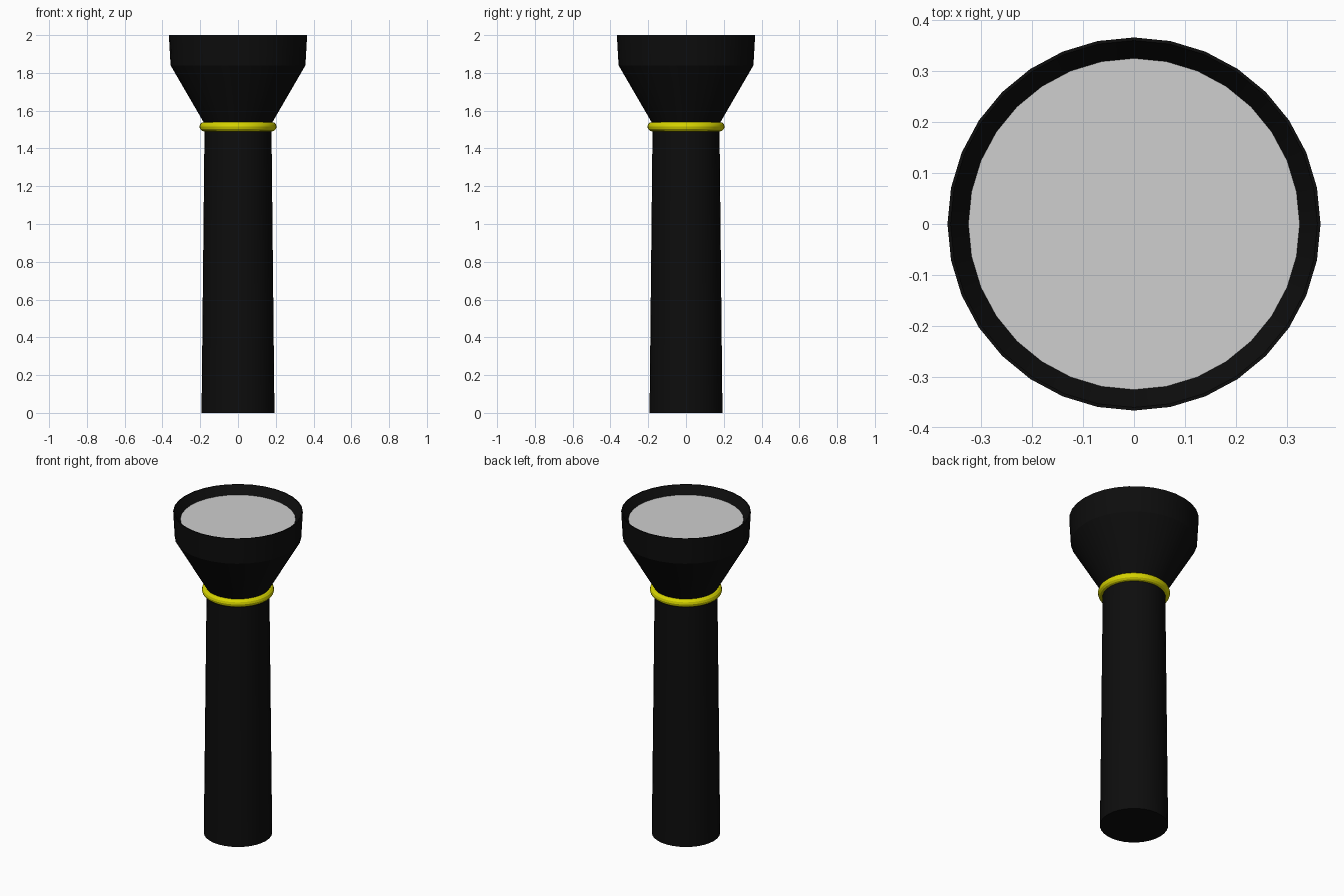
import bpy, bmesh, math

if "Cube" in bpy.data.objects:
    bpy.data.objects.remove(bpy.data.objects["Cube"])

SIDES = 32


def material(name, rgb):
    m = bpy.data.materials.new(name)
    m.diffuse_color = (*rgb, 1.0)
    m.use_nodes = True
    m.node_tree.nodes["Principled BSDF"].inputs["Base Color"].default_value = m.diffuse_color
    return m


black = material("matte black", (0.004, 0.004, 0.004))
yellow = material("yellow", (0.68, 0.66, 0.0))
grey = material("lens grey", (0.62, 0.62, 0.62))


def finish(obj, name, mat):
    obj.name = name
    obj.data.materials.append(mat)
    bpy.ops.object.select_all(action='DESELECT')
    obj.select_set(True)
    bpy.context.view_layer.objects.active = obj
    bpy.ops.object.shade_smooth_by_angle(angle=math.radians(25))


def lathe(name, profile, mat, cap_start=False):
    """Revolve (radius, height) points, listed from bottom outside upward."""
    bm = bmesh.new()
    rings = [[bm.verts.new((r * math.cos(2 * math.pi * i / SIDES),
                            r * math.sin(2 * math.pi * i / SIDES), z))
              for i in range(SIDES)] for r, z in profile]
    for a, b in zip(rings, rings[1:]):
        for i in range(SIDES):
            j = (i + 1) % SIDES
            bm.faces.new((a[i], a[j], b[j], b[i]))
    if cap_start:
        bm.faces.new(rings[0][::-1])
    mesh = bpy.data.meshes.new(name)
    bm.to_mesh(mesh)
    bm.free()
    obj = bpy.data.objects.new(name, mesh)
    bpy.context.collection.objects.link(obj)
    finish(obj, name, mat)


# Tapered handle with closed base
lathe("handle", [(0.193, 0.0), (0.177, 1.53)], black, cap_start=True)

# Flared head, bezel and inner wall down to the lens
lathe("head", [(0.177, 1.53), (0.357, 1.84), (0.366, 2.0),
               (0.36, 2.0), (0.325, 1.952)], black)

# Lens disc
bpy.ops.mesh.primitive_circle_add(vertices=SIDES, radius=0.325,
                                  fill_type='NGON', location=(0, 0, 1.952),
                                  rotation=(0, 0, 0))
finish(bpy.context.object, "lens", grey)

# Yellow collar ring
bpy.ops.mesh.primitive_torus_add(major_radius=0.179, minor_radius=0.025,
                                 major_segments=48, minor_segments=12,
                                 location=(0, 0, 1.515))
finish(bpy.context.object, "collar_ring", yellow)
